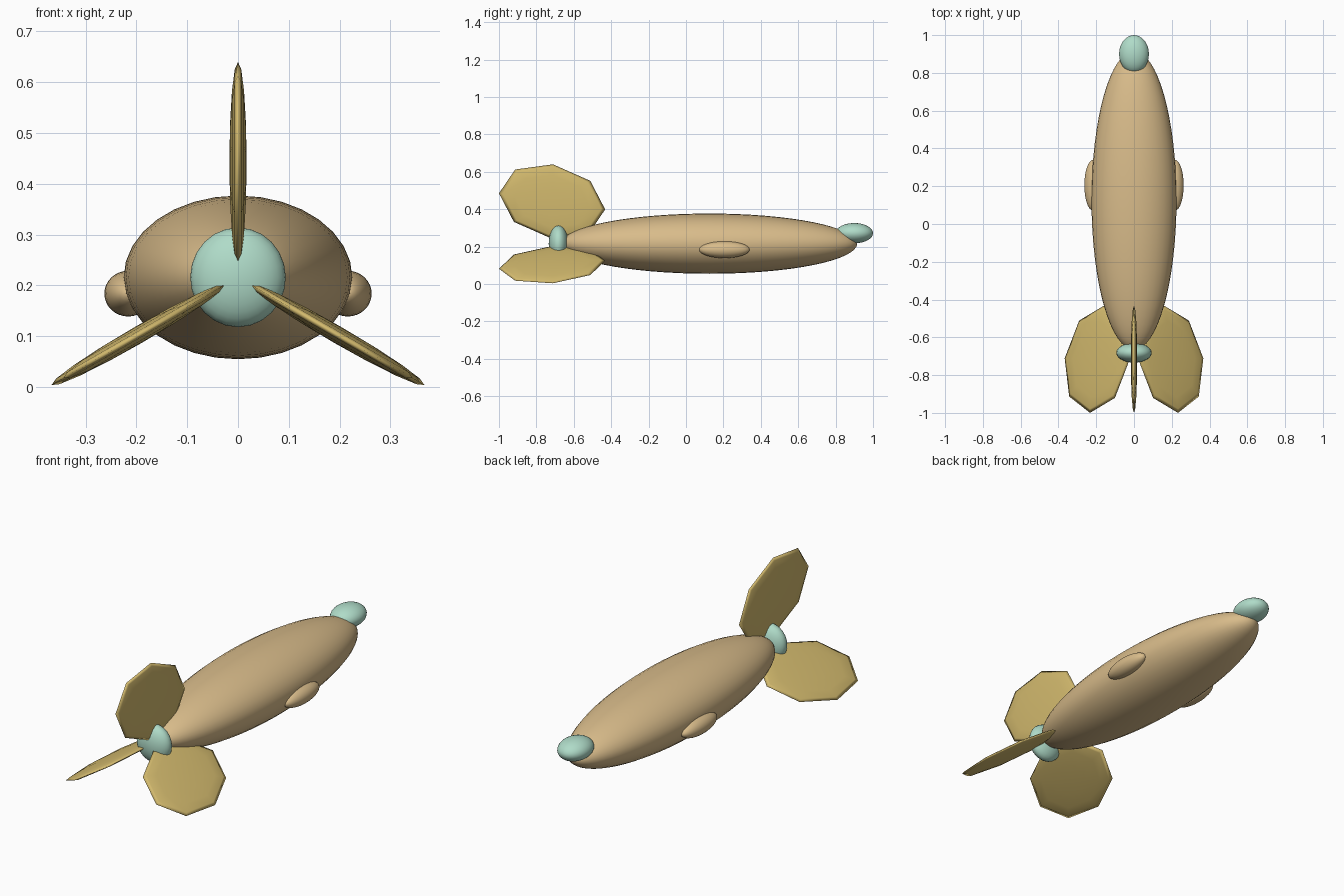
import bpy, bmesh, math
from mathutils import Matrix, Vector

if "Cube" in bpy.data.objects:
    bpy.data.objects.remove(bpy.data.objects["Cube"])


def material(name, color):
    m = bpy.data.materials.new(name)
    m.diffuse_color = (*color, 1)
    m.use_nodes = True
    m.node_tree.nodes["Principled BSDF"].inputs["Base Color"].default_value = m.diffuse_color
    return m


TAN = material("tan hull", (0.69, 0.50, 0.255))
GOLD = material("gold fin", (0.65, 0.49, 0.155))
MINT = material("mint trim", (0.43, 0.71, 0.58))


def sphere_part(name, matrix, mat, segments=32, rings=16):
    """Smooth unit sphere shaped and placed by a matrix."""
    bm = bmesh.new()
    bmesh.ops.create_uvsphere(bm, u_segments=segments, v_segments=rings, radius=1)
    bm.transform(matrix)
    bmesh.ops.recalc_face_normals(bm, faces=bm.faces)
    for f in bm.faces:
        f.smooth = True
    me = bpy.data.meshes.new(name)
    bm.to_mesh(me)
    bm.free()
    me.materials.append(mat)
    ob = bpy.data.objects.new(name, me)
    bpy.context.collection.objects.link(ob)
    return ob


def ellipsoid(name, center, radii, mat, segments=32, rings=16):
    # poles lie along the length of the craft
    m = (Matrix.Translation(center) @ Matrix.Diagonal((*radii, 1))
         @ Matrix.Rotation(math.pi / 2, 4, 'X'))
    return sphere_part(name, m, mat, segments, rings)


AXIS_Z = 0.216

# hull, canopy and tail ring
ellipsoid("hull", (0, 0.125, AXIS_Z), (0.225, 0.79, 0.161), TAN, 32, 32)
ellipsoid("canopy", (0, 0.9, 0.272), (0.079, 0.1, 0.054), MINT)
ellipsoid("tail_cap", (0, -0.682, AXIS_Z), (0.094, 0.052, 0.098), MINT, 24, 16)

# side pods
for side, label in ((-1, "left"), (1, "right")):
    ellipsoid(label + "_pod", (side * 0.216, 0.205, 0.184), (0.047, 0.135, 0.045), TAN)

# three eight-sided lens fins, slightly raked, spaced around the axis
lens = Matrix((
    (0, 0, 0.017, 0),
    (0.284, 0.005, 0, -0.716),
    (-0.043, 0.198, 0, 0.226),
    (0, 0, 0, 1),
))
for i, label in enumerate(("top", "right", "left")):
    place = (Matrix.Translation(Vector((0, 0, AXIS_Z)))
             @ Matrix.Rotation(math.radians(120 * i), 4, 'Y'))
    sphere_part(label + "_fin", place @ lens, GOLD, 8, 8)
